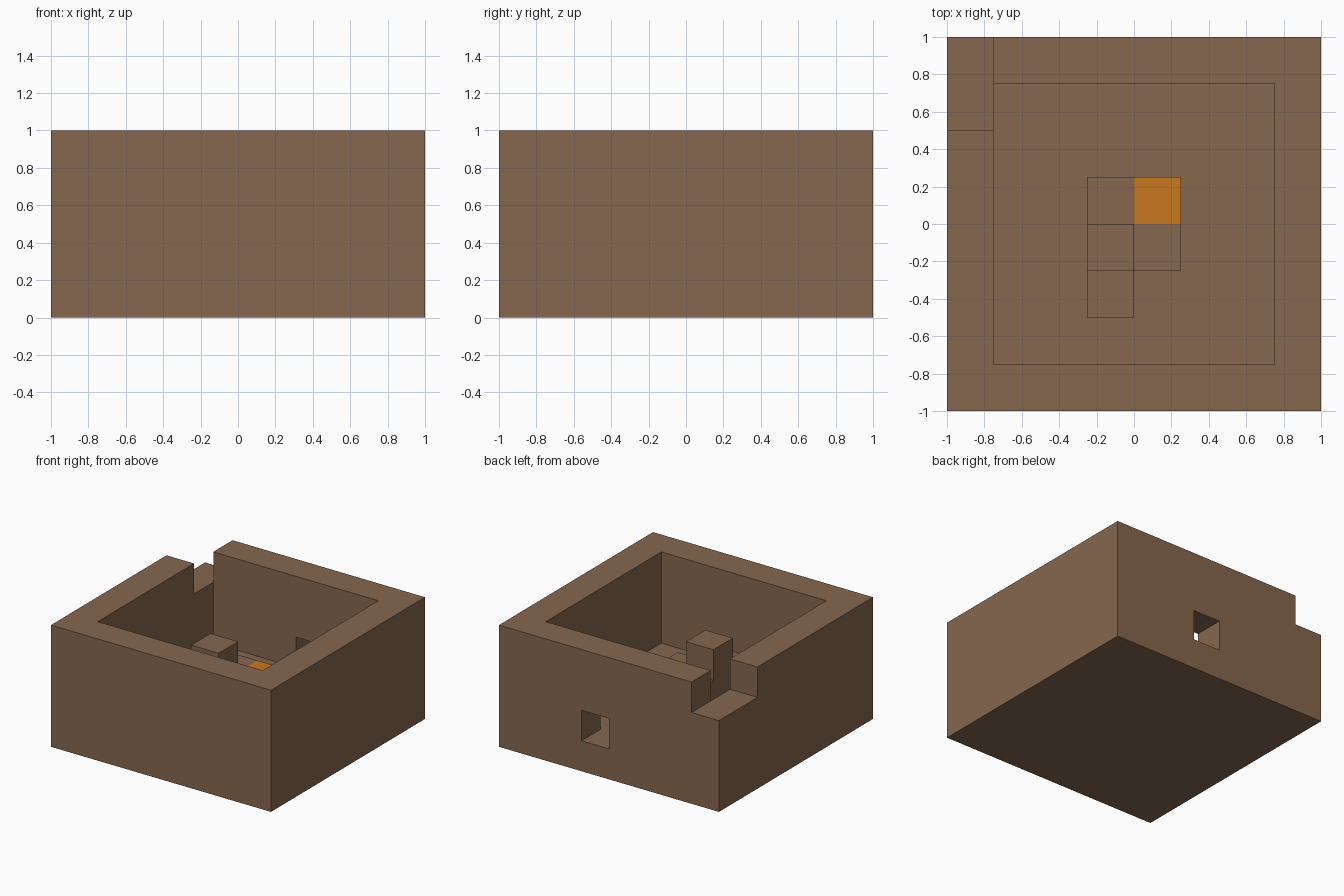
import bpy
import bmesh
from itertools import product
from mathutils import Vector

UNIT = 0.25  # edge of one building block

if "Cube" in bpy.data.objects:
    bpy.data.objects.remove(bpy.data.objects["Cube"], do_unlink=True)


def make_material(name, rgb):
    mat = bpy.data.materials.new(name)
    mat.use_nodes = True
    mat.diffuse_color = (*rgb, 1)
    bsdf = next(n for n in mat.node_tree.nodes if n.type == "BSDF_PRINCIPLED")
    bsdf.inputs["Base Color"].default_value = (*rgb, 1)
    return mat


brown = make_material("earth brown", (0.238, 0.136, 0.08))
orange = make_material("glowing orange", (0.578, 0.191, 0.0144))

blocks = {}  # block position -> part name


def fill(part, low, high):
    for cell in product(*(range(a, b) for a, b in zip(low, high))):
        blocks[cell] = part


def clear(low, high):
    for cell in product(*(range(a, b) for a, b in zip(low, high))):
        blocks.pop(cell, None)


# Walled enclosure with a floor, a rear corner notch and a rear window
fill("enclosure", (-4, -4, 0), (4, 4, 4))
clear((-3, -3, 1), (3, 3, 4))
clear((-4, 2, 3), (-3, 4, 4))
clear((0, 3, 1), (1, 4, 2))

# Low platform with a step, a pillar and an orange block
fill("platform", (-1, -1, 1), (1, 1, 2))
fill("front_step", (-1, -2, 1), (0, -1, 2))
fill("pillar", (-1, -1, 1), (0, 0, 3))
fill("orange_block", (0, 0, 1), (1, 1, 2))


def build_part(part, mat):
    """Outer faces of one part, leaving out faces buried against other blocks."""
    bm = bmesh.new()
    for cell in (c for c, p in blocks.items() if p == part):
        centre = Vector(cell) + Vector((0.5, 0.5, 0.5))
        for axis, side in product(range(3), (-1, 1)):
            step = [0, 0, 0]
            step[axis] = side
            if tuple(a + b for a, b in zip(cell, step)) in blocks:
                continue
            normal = Vector(step) / 2
            u = Vector((normal.y, normal.z, normal.x))
            v = normal.cross(u) * 2
            corners = (-u - v, u - v, u + v, v - u)
            bm.faces.new([bm.verts.new((centre + normal + c) * UNIT) for c in corners])
    bmesh.ops.remove_doubles(bm, verts=bm.verts, dist=0.001)
    bmesh.ops.recalc_face_normals(bm, faces=bm.faces)
    bmesh.ops.dissolve_limit(bm, angle_limit=0.01, verts=bm.verts, edges=bm.edges)
    mesh = bpy.data.meshes.new(part)
    bm.to_mesh(mesh)
    bm.free()
    mesh.materials.append(mat)
    bpy.context.collection.objects.link(bpy.data.objects.new(part, mesh))


for part in sorted(set(blocks.values())):
    build_part(part, orange if part == "orange_block" else brown)
